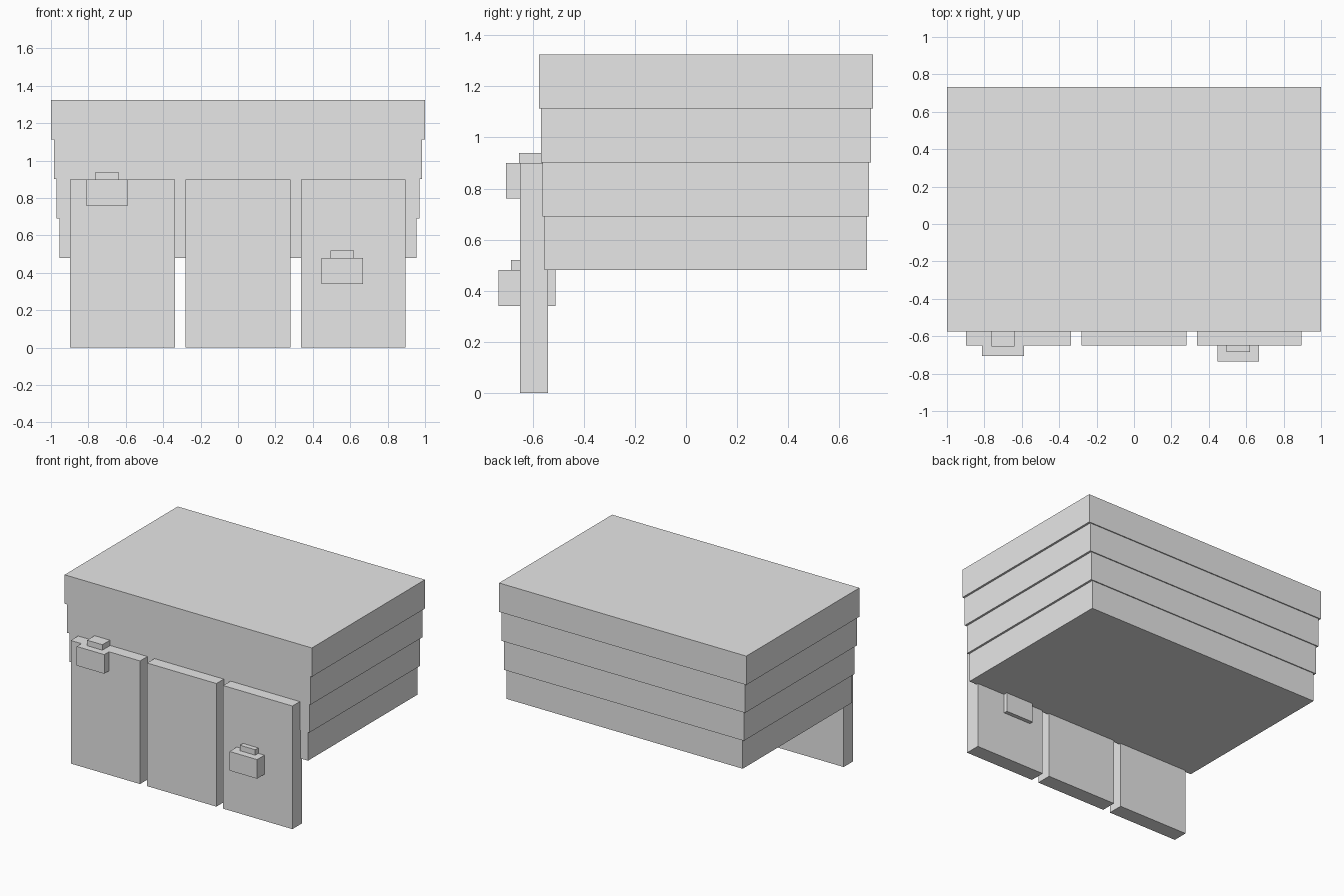
import bpy

if "Cube" in bpy.data.objects:
    bpy.data.objects.remove(bpy.data.objects["Cube"])

grey = bpy.data.materials.new("plain_grey")
grey.diffuse_color = (0.8, 0.8, 0.8, 1)
grey.use_nodes = True
grey.node_tree.nodes["Principled BSDF"].inputs["Base Color"].default_value = grey.diffuse_color


def box(name, x, y, z):
    """Box spanning the given (min, max) ranges."""
    bpy.ops.mesh.primitive_cube_add(size=1, location=[sum(r) / 2 for r in (x, y, z)])
    ob = bpy.context.object
    ob.name = name
    ob.scale = [r[1] - r[0] for r in (x, y, z)]
    bpy.ops.object.transform_apply(location=False, rotation=False, scale=True)
    ob.data.materials.append(grey)
    return ob


# Stacked body, each tier slightly larger than the one below
for i in range(4):
    w = 0.955 + 0.015 * i
    z = 0.48 + 0.211 * i
    box(f"body_tier_{i + 1}", (-w, w),
        (-0.555 - 0.0067 * i, 0.709 + 0.0075 * i), (z, z + 0.211))

# Three front panels reaching the ground
for name, cx in (("left", -0.6175), ("middle", 0), ("right", 0.6155)):
    box(f"{name}_panel", (cx - 0.28, cx + 0.28), (-0.65, -0.54), (0, 0.9))

# Blocks set through the panels, each with a small cap
for name, cx, cy, z in (("left", -0.70, -0.593, 0.76), ("right", 0.557, -0.623, 0.34)):
    box(f"{name}_block", (cx - 0.1115, cx + 0.1115),
        (cy - 0.1115, cy + 0.1115), (z, z + 0.14))
    box(f"{name}_block_cap", (cx - 0.062, cx + 0.062),
        (cy - 0.062, cy + 0.062), (z + 0.14, z + 0.18))
